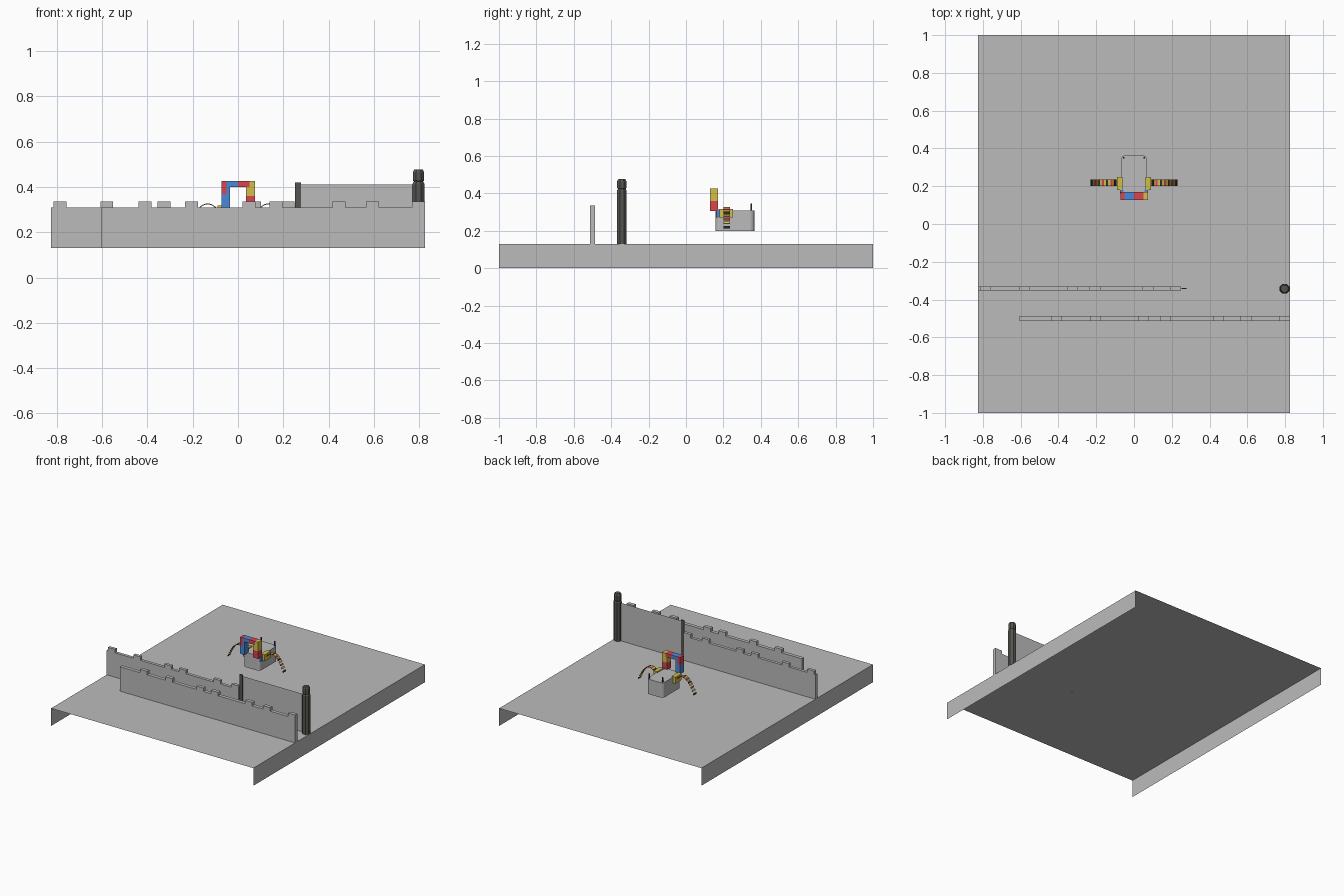
import bpy, bmesh, math
from mathutils import Vector

old = bpy.data.objects.get("Cube")
if old:
    bpy.data.objects.remove(old, do_unlink=True)


def material(name, rgb):
    m = bpy.data.materials.new(name)
    m.use_nodes = True
    m.diffuse_color = (*rgb, 1)
    m.node_tree.nodes["Principled BSDF"].inputs["Base Color"].default_value = (*rgb, 1)
    return m


GREY = material("stone grey", (0.5, 0.5, 0.5))
DARK = material("dark grey", (0.09, 0.09, 0.08))
RED = material("red", (0.68, 0.06, 0.08))
BLUE = material("blue", (0.07, 0.25, 0.68))
YELLOW = material("yellow", (0.65, 0.52, 0.07))
BLACK = material("black", (0.03, 0.03, 0.03))


def finish(name, bm, mat):
    mesh = bpy.data.meshes.new(name)
    bm.normal_update()
    bm.to_mesh(mesh)
    bm.free()
    mesh.materials.append(mat)
    ob = bpy.data.objects.new(name, mesh)
    bpy.context.collection.objects.link(ob)
    return ob


def box(name, mat, x, y, z, round_corners=0):
    """Box from (low, high) ranges, optionally with rounded upright edges."""
    bm = bmesh.new()
    bmesh.ops.create_cube(bm, size=1)
    for v in bm.verts:
        v.co = Vector([r[0] if c < 0 else r[1] for c, r in zip(v.co, (x, y, z))])
    if round_corners:
        upright = [e for e in bm.edges if abs(e.verts[0].co.z - e.verts[1].co.z) > 0.01]
        bmesh.ops.bevel(bm, geom=upright, offset=round_corners, segments=4,
                        profile=0.5, affect='EDGES')
    return finish(name, bm, mat)


def sheet(name, mat, points, sweep):
    """Open sheet made by sweeping a line of points."""
    bm = bmesh.new()
    a = [bm.verts.new(p) for p in points]
    b = [bm.verts.new(Vector(p) + Vector(sweep)) for p in points]
    for i in range(len(a) - 1):
        bm.faces.new((a[i], b[i], b[i + 1], a[i + 1]))
    return finish(name, bm, mat)


def turned(name, mat, x, y, profile, sides=8):
    """Faceted column from (radius, height) rings."""
    bm = bmesh.new()
    rings = []
    for r, z in profile:
        angles = [math.tau * (i + 0.5) / sides for i in range(sides)]
        rings.append([bm.verts.new((x + r * math.cos(t), y + r * math.sin(t), z))
                      for t in angles])
    for lo, hi in zip(rings, rings[1:]):
        for i in range(sides):
            j = (i + 1) % sides
            bm.faces.new((lo[i], lo[j], hi[j], hi[i]))
    bm.faces.new(rings[-1])
    bm.faces.new(rings[0][::-1])
    return finish(name, bm, mat)


# Ground sheet folded down along both long sides
W, TOP = 0.825, 0.13
sheet("ground", GREY, [(W, -1, 0), (W, -1, TOP), (-W, -1, TOP), (-W, -1, 0)], (0, 2, 0))


# Battlement walls
def battlement(name, x, y, merlons):
    box(name, GREY, x, y, (TOP, 0.31))
    for i, m in enumerate(merlons):
        box(f"{name}_merlon_{i + 1}", GREY, (m, m + 0.057), y, (0.31, 0.335))


battlement("front_wall", (-0.605, W), (-0.513, -0.487),
           (-0.44, -0.234, 0.02, 0.14, 0.418, 0.565, 0.768))
battlement("rear_wall", (-W, 0.25), (-0.352, -0.33),
           (-0.815, -0.608, -0.355, -0.235, 0.045, 0.193))

# Plain panel, its post and the round tower
sheet("plain_panel", GREY, [(0.275, -0.341, TOP), (0.275, -0.341, 0.41)], (0.5, 0, 0))
box("panel_post", DARK, (0.252, 0.278), (-0.344, -0.338), (TOP, 0.42))
turned("tower", DARK, 0.797, -0.343,
       [(0.028, TOP), (0.028, 0.415), (0.021, 0.425)])
turned("tower_cap", DARK, 0.797, -0.343,
       [(0.02, 0.42), (0.027, 0.43), (0.027, 0.465), (0.02, 0.477)])

# Floating tub with rounded corners
box("tub", GREY, (-0.067, 0.067), (0.157, 0.365), (0.2, 0.31), 0.022)

# Block archway on the front of the tub
ARCH_Y = (0.127, 0.17)
box("arch_left_lower", BLUE, (-0.072, -0.035), ARCH_Y, (0.305, 0.37))
box("arch_left_outer", RED, (-0.072, -0.05), ARCH_Y, (0.37, 0.427))
box("arch_left_inner", BLUE, (-0.05, -0.035), ARCH_Y, (0.37, 0.4))
box("arch_top_left", BLUE, (-0.05, 0), ARCH_Y, (0.4, 0.427))
box("arch_top_right", RED, (0, 0.05), ARCH_Y, (0.4, 0.427))
box("arch_right_inner", YELLOW, (0.035, 0.05), ARCH_Y, (0.36, 0.4))
box("arch_right_outer", YELLOW, (0.05, 0.075), ARCH_Y, (0.36, 0.427))
box("arch_right_lower", RED, (0.035, 0.075), ARCH_Y, (0.305, 0.36))

# Side blocks, rear pegs and striped curved arms, mirrored
for side, s in (("left", 1), ("right", -1)):
    def span(a, b):
        return tuple(sorted((s * a, s * b)))

    box(f"{side}_shoulder", YELLOW, span(0.06, 0.09), (0.18, 0.25), (0.27, 0.318))
    box(f"{side}_front_block", BLUE, span(0.055, 0.073), (0.162, 0.18), (0.27, 0.315))
    box(f"{side}_rear_peg", BLACK, span(0.05, 0.058), (0.346, 0.354), (0.31, 0.345))
    for i in range(14):
        t = i / 13
        x = 0.09 + 0.135 * t
        z = 0.3 + 0.153 * t - 0.233 * t * t
        slope = math.atan2(0.153 - 0.466 * t, 0.135)
        mat = (YELLOW, BLACK, YELLOW, RED)[i % 4]
        slat = box(f"{side}_arm_slat_{i + 1}", mat,
                   (-0.006, 0.006), (-0.017, 0.017), (-0.002, 0.002))
        slat.location = (s * x, 0.218, z)
        slat.rotation_euler.y = -s * slope
